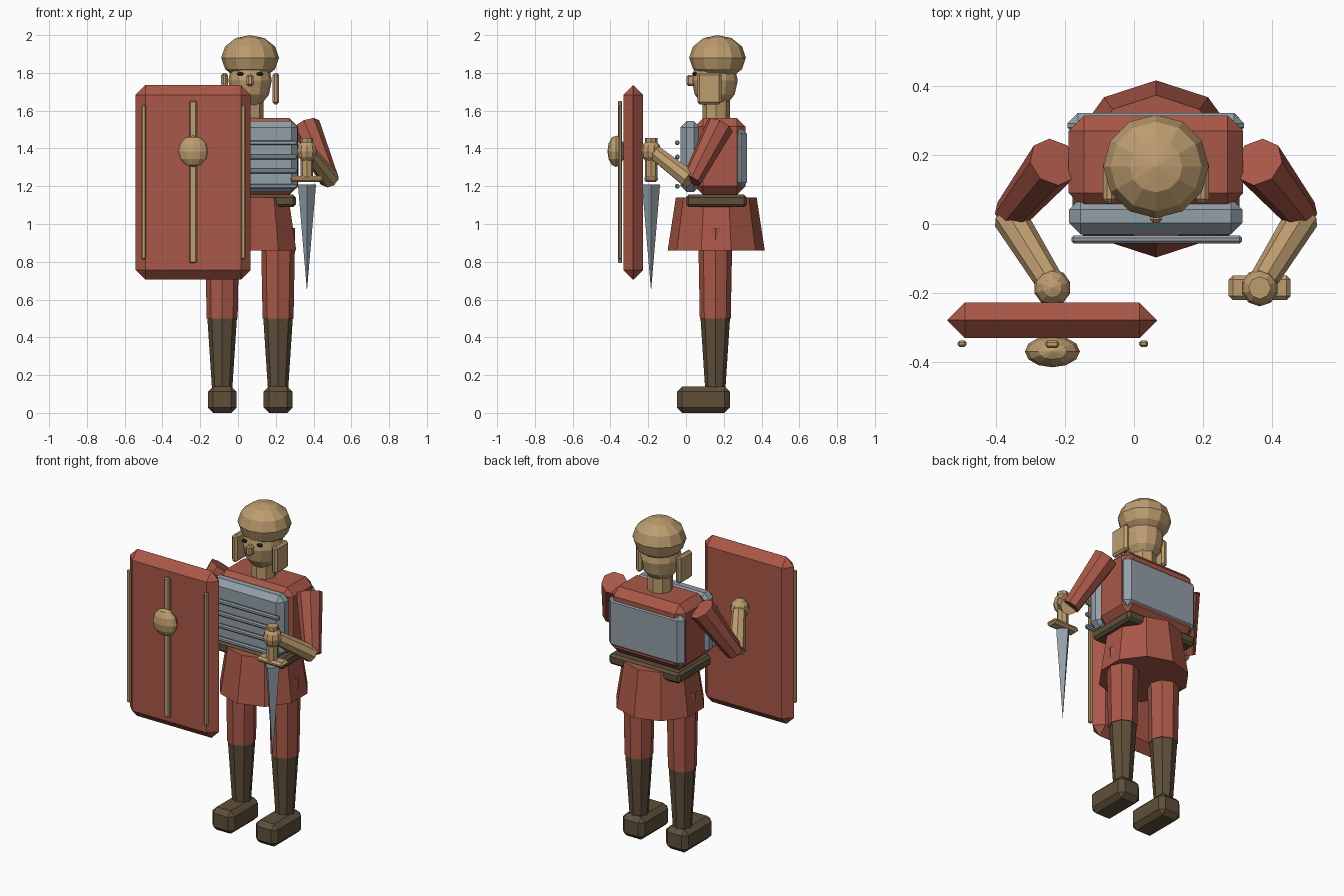
import bpy, bmesh, math
from mathutils import Vector, Matrix

if "Cube" in bpy.data.objects:
    bpy.data.objects.remove(bpy.data.objects["Cube"])


def material(name, rgb):
    m = bpy.data.materials.new(name)
    m.diffuse_color = (*rgb, 1)
    m.use_nodes = True
    m.node_tree.nodes["Principled BSDF"].inputs["Base Color"].default_value = m.diffuse_color
    return m


RED = material("red cloth", (0.40, 0.097, 0.065))
TAN = material("tan bronze", (0.51, 0.335, 0.16))
BROWN = material("brown leather", (0.112, 0.078, 0.042))
STEEL = material("grey steel", (0.29, 0.345, 0.385))
DARK = material("dark eye", (0.03, 0.02, 0.014))

CX, CY = 0.064, 0.16  # axis of the body


def finish(name, bm, mat, bevel=0):
    me = bpy.data.meshes.new(name)
    bm.to_mesh(me)
    bm.free()
    me.materials.append(mat)
    ob = bpy.data.objects.new(name, me)
    bpy.context.collection.objects.link(ob)
    if bevel:
        b = ob.modifiers.new("chamfer", "BEVEL")
        b.width, b.segments = bevel, 1
    return ob


def box(name, mat, x, y, z, bevel=0.0):
    """Chamfered box from (min, max) ranges."""
    bm = bmesh.new()
    bmesh.ops.create_cube(bm, size=1)
    for v in bm.verts:
        for i, (a, b) in enumerate((x, y, z)):
            v.co[i] = b if v.co[i] > 0 else a
    return finish(name, bm, mat, bevel)


def ball(name, mat, centre, radii, segs=12, rings=6):
    bm = bmesh.new()
    bmesh.ops.create_uvsphere(bm, u_segments=segs, v_segments=rings, radius=1)
    bmesh.ops.scale(bm, vec=radii, verts=bm.verts)
    bmesh.ops.translate(bm, vec=centre, verts=bm.verts)
    return finish(name, bm, mat)


def limb(name, mat, start, end, r1, r2, sides=8):
    """Tapered prism between two points."""
    a, b = Vector(start), Vector(end)
    d = b - a
    bm = bmesh.new()
    bmesh.ops.create_cone(bm, cap_ends=True, segments=sides,
                          radius1=r1, radius2=r2, depth=d.length)
    if abs(d.x) + abs(d.y) > 1e-5:
        rot = d.to_track_quat('Z', 'Y').to_matrix().to_4x4()
    else:  # vertical parts keep their front and back corners
        rot = Matrix.Rotation(0 if d.z > 0 else math.pi, 4, 'Y')
    bmesh.ops.transform(bm, matrix=Matrix.Translation((a + b) / 2) @ rot,
                        verts=bm.verts)
    bmesh.ops.remove_doubles(bm, verts=bm.verts, dist=1e-5)
    return finish(name, bm, mat)


# Head and helmet
limb("neck", TAN, (CX, CY, 1.53), (CX, CY, 1.68), 0.072, 0.072)
ball("head", TAN, (CX, 0.152, 1.76), (0.115, 0.122, 0.15))
ball("helmet", TAN, (CX, 0.167, 1.88), (0.153, 0.15, 0.12))
box("nose", TAN, (CX - 0.018, CX + 0.018), (0.003, 0.06), (1.73, 1.79), 0.01)

# Torso, armour plates and bands
box("torso", RED, (-0.19, 0.317), (0.045, 0.315), (1.155, 1.56), 0.045)
box("breastplate", STEEL, (-0.188, 0.315), (-0.03, 0.075), (1.17, 1.545), 0.033)
box("back_plate", STEEL, (-0.193, 0.32), (0.25, 0.322), (1.19, 1.51), 0.03)
for z in (1.43, 1.355, 1.28, 1.20):
    box("chest_band", STEEL, (-0.182, 0.314), (-0.057, -0.034),
        (z - 0.013, z + 0.013), 0.007)

# Belt and flared skirt
box("belt", BROWN, (-0.178, 0.306), (0.0, 0.322), (1.09, 1.155), 0.014)
limb("skirt", RED, (CX, CY, 0.86), (CX, CY, 1.14), 0.257, 0.214, 10)

# Paired parts
for s, side in ((-1, "left"), (1, "right")):
    def X(d):
        return CX + s * d

    def span(a, b):
        return tuple(sorted((X(a), X(b))))

    box(side + "_cheek_guard", TAN, span(0.118, 0.154), (0.06, 0.187),
        (1.633, 1.80), 0.012)
    ball(side + "_eye", DARK, (X(0.052), 0.046, 1.795), (0.019, 0.014, 0.01), 8, 4)
    x = X(0.148)
    limb(side + "_thigh", RED, (x, 0.155, 0.50), (x, 0.155, 0.98), 0.082, 0.091)
    limb(side + "_shin", BROWN, (x, 0.155, 0.10), (x, 0.155, 0.50), 0.052, 0.078)
    box(side + "_boot", BROWN, (x - 0.076, x + 0.076), (-0.048, 0.232),
        (0, 0.14), 0.028)
    limb(side + "_upper_arm", RED, (X(0.297), 0.18, 1.52),
         (X(0.42), 0.03, 1.23), 0.075, 0.052)
    limb(side + "_forearm", TAN, (X(0.425), 0.02, 1.235),
         (X(0.301), -0.18, 1.39), 0.05, 0.04)
    ball(side + "_hand", TAN, (X(0.301), -0.185, 1.385), (0.054, 0.054, 0.062), 10, 6)

# Short sword held point down
SX, SY = 0.365, -0.185
limb("sword_grip", TAN, (SX, SY, 1.24), (SX, SY, 1.455), 0.033, 0.033)
box("sword_guard", TAN, (SX - 0.09, SX + 0.09), (SY - 0.036, SY + 0.036),
    (1.222, 1.255), 0.012)
limb("sword_blade", STEEL, (SX, SY, 0.645), (SX, SY, 1.21), 0.0, 0.048, 4)

# Shield with ribs and centre boss
box("shield", RED, (-0.542, 0.067), (-0.331, -0.228), (0.705, 1.735), 0.051)
box("shield_centre_rib", TAN, (-0.257, -0.218), (-0.36, -0.338), (0.793, 1.652), 0.006)
for x in (-0.499, 0.028):
    box("shield_side_rib", TAN, (x - 0.013, x + 0.013), (-0.357, -0.338),
        (0.813, 1.63), 0.006)
ball("shield_boss", TAN, (-0.237, -0.37, 1.385), (0.08, 0.046, 0.083), 12, 6)
